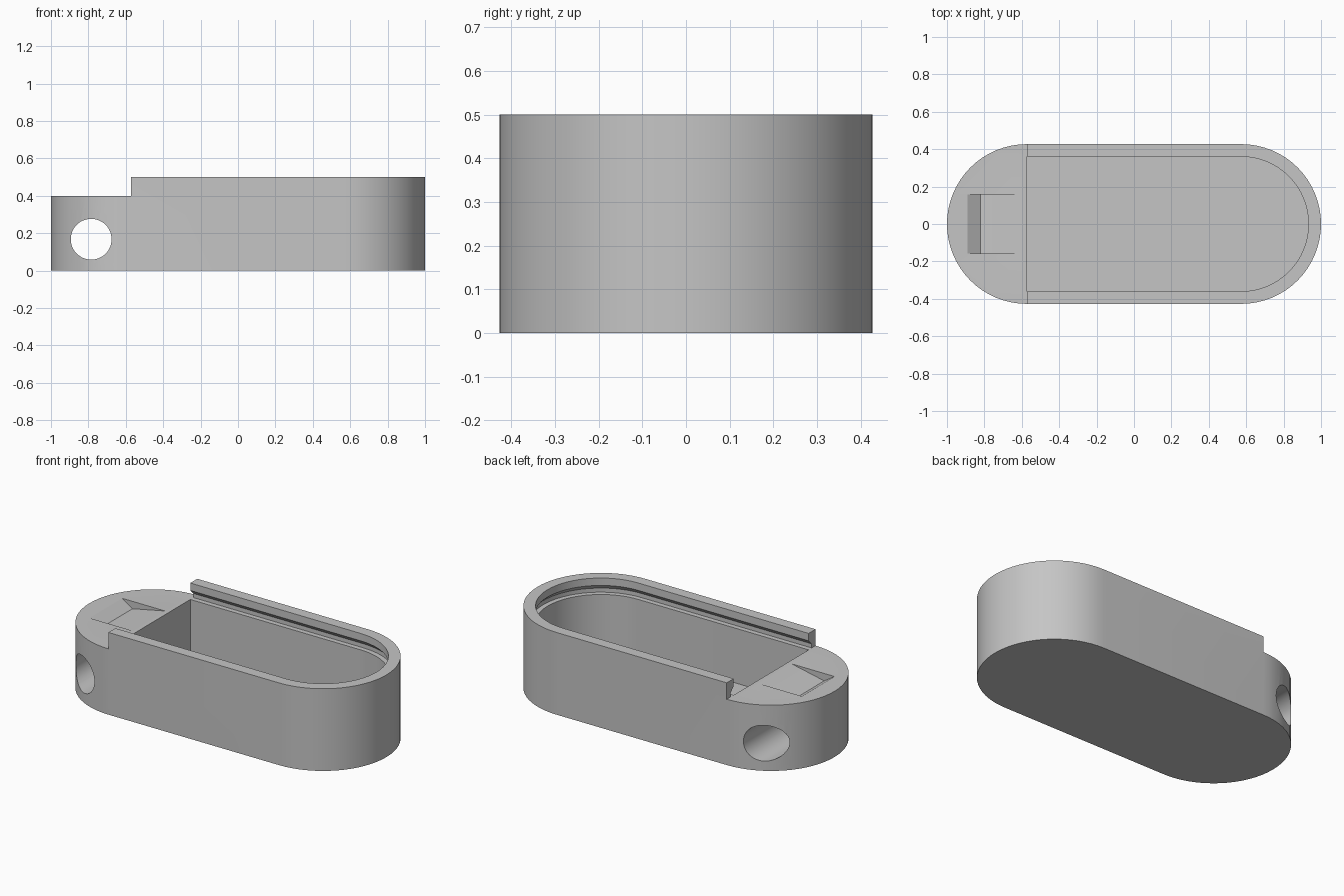
import bpy
import bmesh
from math import sin, cos, pi
from mathutils import Vector

old = bpy.data.objects.get("Cube")
if old:
    bpy.data.objects.remove(old, do_unlink=True)

HALF = 0.427          # outer radius of the rounded ends
CX = 1 - HALF         # centre of the rounded ends
STEP = 0.4            # height of the low deck
INNER = 0.36          # radius of the opening
FLOOR = 0.067

grey = bpy.data.materials.new("plain_grey")
grey.use_nodes = True
colour = (0.56, 0.56, 0.56, 1)
grey.diffuse_color = colour
grey.node_tree.nodes["Principled BSDF"].inputs["Base Color"].default_value = colour


def arc(cx, r, start, steps=32):
    """Half circle of 2D points, counter-clockwise."""
    return [(cx + r * cos(start + pi * i / steps), r * sin(start + pi * i / steps))
            for i in range(steps + 1)]


def d_shape(left, r):
    """Outline with a square left end and a round right end."""
    return [(left, -r)] + arc(CX, r, -pi / 2) + [(left, r)]


def loft(name, rings):
    """Closed solid through matching rings of 3D points."""
    bm = bmesh.new()
    rows = [[bm.verts.new(Vector(p)) for p in ring] for ring in rings]
    n = len(rows[0])
    for a, b in zip(rows, rows[1:]):
        for i in range(n):
            j = (i + 1) % n
            bm.faces.new((a[i], a[j], b[j], b[i]))
    bm.faces.new(rows[0][::-1])
    bm.faces.new(rows[-1])
    bmesh.ops.recalc_face_normals(bm, faces=bm.faces)
    mesh = bpy.data.meshes.new(name)
    bm.to_mesh(mesh)
    bm.free()
    mesh.materials.append(grey)
    obj = bpy.data.objects.new(name, mesh)
    bpy.context.collection.objects.link(obj)
    return obj


def at_z(points, z):
    return [(x, y, z) for x, y in points]


def across(points, y):
    return [(x, y, z) for x, z in points]


# Solid outer body
outline = arc(CX, HALF, -pi / 2) + arc(-CX, HALF, pi / 2)
body = loft("case_body", [at_z(outline, 0), at_z(outline, 0.5)])

# Low deck at the left end of the outline
deck = [(-1.2, STEP), (-CX, STEP), (-CX, 0.7), (-1.2, 0.7)]
# Thumb recess: steep end wall and a gentle ramp
recess = [(-0.96, STEP + 0.045), (-0.82, STEP - 0.045),
          (-0.6, STEP), (-0.6, STEP + 0.045)]
recess[0] = (-0.89, STEP)
recess.append((-0.89, STEP + 0.045))
# Round cord hole through the end
hole = [(-0.785 + 0.109 * cos(2 * pi * i / 48), 0.168 + 0.109 * sin(2 * pi * i / 48))
        for i in range(48)]
# Lid slot: undercut groove with a straight lip above
groove = [(INNER + 0.03, STEP), (INNER + 0.03, 0.425), (INNER, 0.455), (INNER, 0.55)]

cutters = [
    loft("deck_cutter", [across(deck, -1), across(deck, 1)]),
    loft("slot_cutter", [at_z(d_shape(-CX - 0.02, r), z) for r, z in groove]),
    loft("cavity_cutter", [at_z(d_shape(-CX, INNER), z) for z in (FLOOR, STEP + 0.015)]),
    loft("recess_cutter", [across(recess, -0.157), across(recess, 0.157)]),
    loft("hole_cutter", [across(hole, -1), across(hole, 1)]),
]
for cutter in cutters:
    cutter.hide_render = True
    mod = body.modifiers.new(cutter.name, 'BOOLEAN')
    mod.operation = 'DIFFERENCE'
    mod.solver = 'EXACT'
    mod.object = cutter

# Bake the cuts and discard the cutters
bpy.context.view_layer.update()
graph = bpy.context.evaluated_depsgraph_get()
baked = bpy.data.meshes.new_from_object(body.evaluated_get(graph))
body.modifiers.clear()
body.data = baked
for cutter in cutters:
    bpy.data.objects.remove(cutter, do_unlink=True)
baked.materials.clear()
baked.materials.append(grey)
for face in baked.polygons:
    face.material_index = 0

# Smooth round walls, keep edges sharp
for obj in bpy.context.selected_objects:
    obj.select_set(False)
body.select_set(True)
bpy.context.view_layer.objects.active = body
bpy.ops.object.shade_smooth_by_angle(angle=pi / 6)
